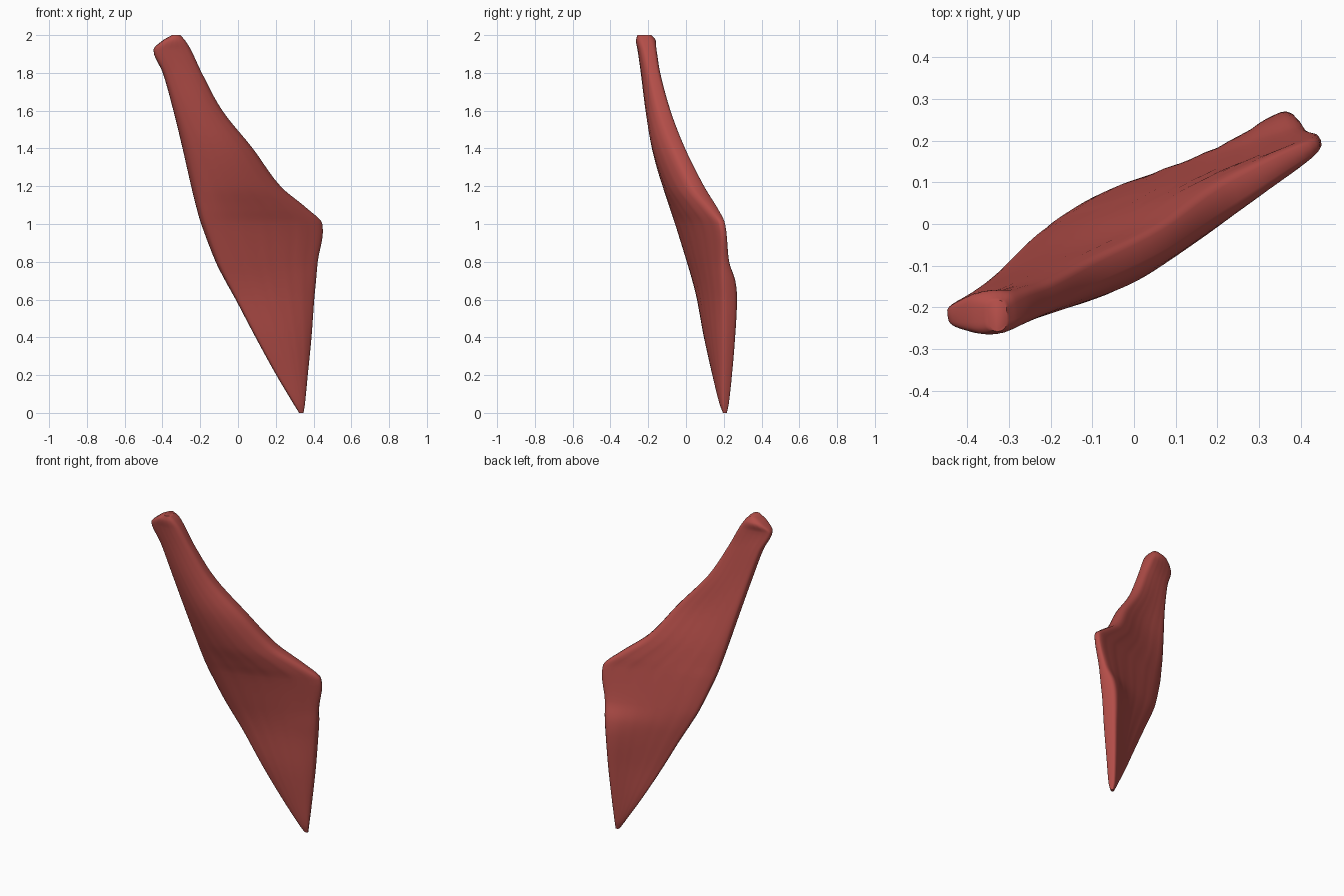
import bpy
import bmesh
import math
from mathutils import Vector

cube = bpy.data.objects.get("Cube")
if cube:
    bpy.data.objects.remove(cube, do_unlink=True)

# Cross-sections from the lower tip to the tendon end: height, outer edge x and y,
# inner edge x and y, outer and inner thickness, forward bow, rear lip on the inner edge
SECTIONS = [
    (0, .325, .2, .345, .21, .015, .02, 0, 0),
    (.05, .295, .185, .35, .213, .03, .05, 0, 0),
    (.2, .205, .15, .365, .217, .04, .07, .005, .02),
    (.4, .095, .107, .385, .218, .05, .08, .01, .05),
    (.6, -.01, .073, .4, .217, .065, .085, .01, .07),
    (.7, -.065, .052, .41, .213, .08, .085, .01, .06),
    (.8, -.115, .028, .42, .207, .1, .075, .015, .015),
    (1, -.19, -.025, .445, .195, .13, .07, .025, 0),
    (1.08, -.213, -.045, .365, .15, .135, .1, .03, 0),
    (1.2, -.243, -.07, .22, .065, .14, .135, .035, 0),
    (1.4, -.29, -.113, .075, -.035, .135, .125, .035, 0),
    (1.6, -.34, -.157, -.085, -.115, .11, .115, .02, 0),
    (1.8, -.397, -.195, -.193, -.17, .09, .1, .008, 0),
    (1.92, -.447, -.22, -.25, -.193, .07, .11, .005, 0),
    (1.97, -.4, -.217, -.28, -.207, .105, .105, 0, 0),
    (2, -.35, -.22, -.305, -.22, .075, .075, 0, 0),
]
STEPS = 5
RING = 48


def slope(i, k):
    """Change of value k with height around section i."""
    a = SECTIONS[max(i - 1, 0)]
    b = SECTIONS[min(i + 1, len(SECTIONS) - 1)]
    return (b[k] - a[k]) / (b[0] - a[0])


def blend(i, t):
    """Smooth section at fraction t between section i and the next."""
    a, b = SECTIONS[i], SECTIONS[i + 1]
    gap = b[0] - a[0]
    h = t * t * (3 - 2 * t)
    row = [a[0] + gap * t]
    for k in range(1, len(a)):
        start = slope(i, k) * gap * t * (1 - t) ** 2
        end = slope(i + 1, k) * gap * t * t * (t - 1)
        row.append(a[k] + (b[k] - a[k]) * h + start + end)
    return row


def ring_points(row):
    """Flattened, rounded outline of the muscle at one height."""
    z, xl, yl, xr, yr, thick_l, thick_r, bow, lip = row
    left, right = Vector((xl, yl, z)), Vector((xr, yr, z))
    across = (right - left).normalized()
    normal = Vector((across.y, -across.x, 0))
    width = (right - left).length
    points = []
    for j in range(RING):
        angle = math.tau * j / RING
        s = (1 - math.cos(angle)) / 2
        side = math.copysign(abs(math.sin(angle)) ** .5, math.sin(angle))
        half = (thick_l + (thick_r - thick_l) * s) / 2
        # shallow fibre grooves, fading out at the narrow ends
        groove = .003 * width * math.sin(s * 38 + z * 3) * math.sin(angle)
        offset = half * side + bow * 4 * s * (1 - s) + groove
        offset += lip * s ** 4 * min(side, 0)
        points.append(left.lerp(right, s) + normal * offset)
    return points


# Loft the sections into one closed body
rows = [blend(i, k / STEPS) for i in range(len(SECTIONS) - 1) for k in range(STEPS)]
rows.append(SECTIONS[-1])
bm = bmesh.new()
rings = [[bm.verts.new(p) for p in ring_points(row)] for row in rows]
for low, high in zip(rings, rings[1:]):
    for j in range(RING):
        n = (j + 1) % RING
        bm.faces.new((low[j], low[n], high[n], high[j]))
bm.faces.new(rings[0])
bm.faces.new(rings[-1])
bmesh.ops.recalc_face_normals(bm, faces=bm.faces)

mesh = bpy.data.meshes.new("muscle_body")
bm.to_mesh(mesh)
bm.free()
muscle = bpy.data.objects.new("muscle_body", mesh)
bpy.context.collection.objects.link(muscle)

# Muscle red
red = bpy.data.materials.new("muscle_red")
red.use_nodes = True
colour = (.45, .075, .065, 1)
red.diffuse_color = colour
red.node_tree.nodes["Principled BSDF"].inputs["Base Color"].default_value = colour
mesh.materials.append(red)

bpy.ops.object.select_all(action="DESELECT")
muscle.select_set(True)
bpy.context.view_layer.objects.active = muscle
bpy.ops.object.shade_smooth_by_angle(angle=math.radians(50))
